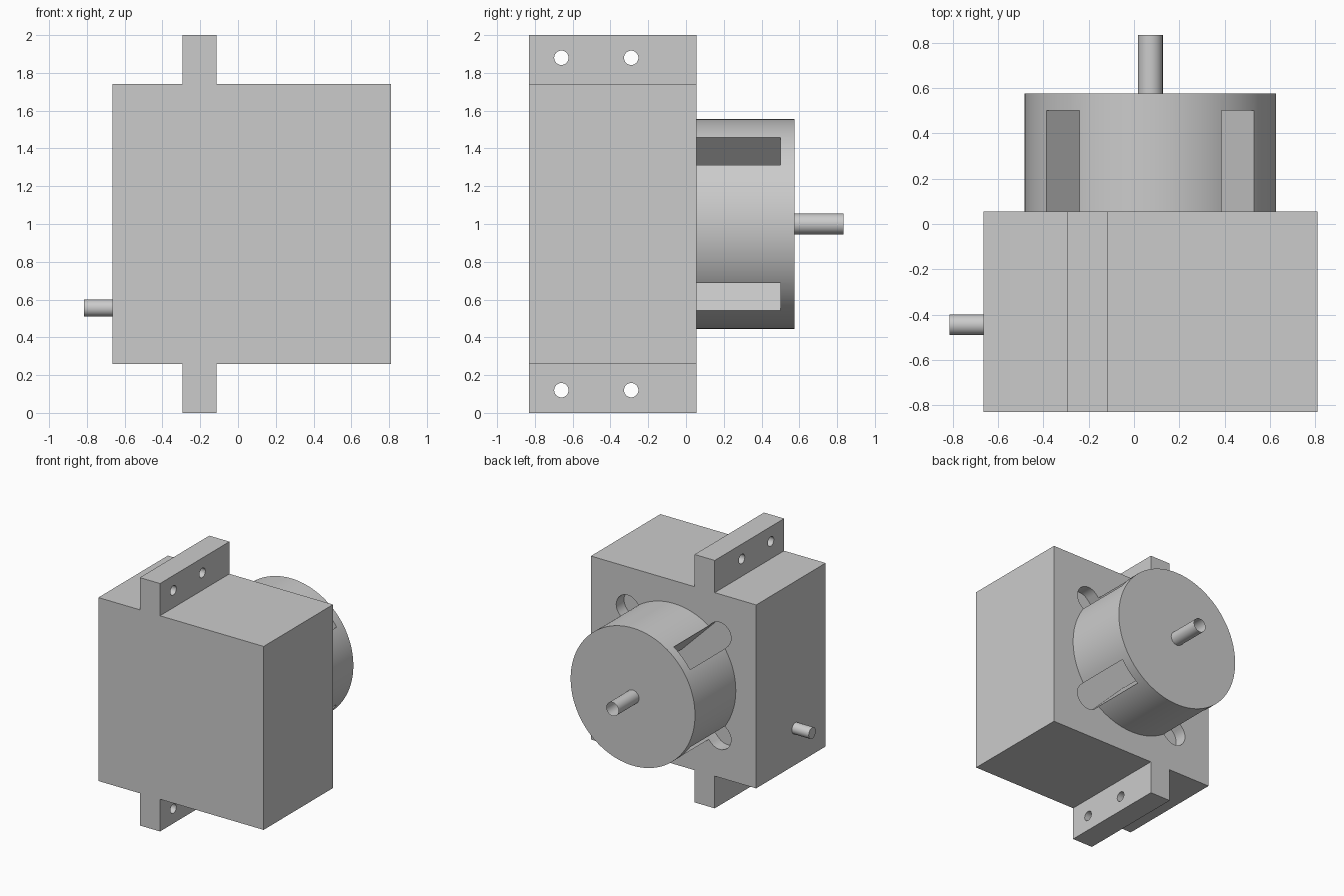
import bpy, bmesh, math
from mathutils import Matrix, Vector

cube = bpy.data.objects.get("Cube")
if cube:
    bpy.data.objects.remove(cube)

grey = bpy.data.materials.new("plain grey")
grey.use_nodes = True
GREY = (0.6, 0.6, 0.6, 1)
grey.diffuse_color = GREY
grey.node_tree.nodes["Principled BSDF"].inputs["Base Color"].default_value = GREY

FRONT, BACK = -0.83, 0.055          # housing depth
HUB_X, HUB_Z, HUB_R = 0.072, 1.0, 0.555
SLOT_W, SLOT_R = 0.1025, 0.58       # slot half width, radius of its end centre


def make(name, bm):
    bmesh.ops.recalc_face_normals(bm, faces=bm.faces)
    mesh = bpy.data.meshes.new(name)
    bm.to_mesh(mesh)
    bm.free()
    mesh.materials.append(grey)
    ob = bpy.data.objects.new(name, mesh)
    bpy.context.collection.objects.link(ob)
    return ob


def prism(name, outline, y0, y1):
    """Extrude an (x, z) outline along y."""
    bm = bmesh.new()
    face = bm.faces.new([bm.verts.new((x, y0, z)) for x, z in outline])
    new = bmesh.ops.extrude_face_region(bm, geom=[face])["geom"]
    verts = [v for v in new if isinstance(v, bmesh.types.BMVert)]
    bmesh.ops.translate(bm, verts=verts, vec=(0, y1 - y0, 0))
    return make(name, bm)


def rod(name, start, end, radius, sides=48, caps=True):
    """Cylinder between two points."""
    a, b = Vector(start), Vector(end)
    turn = (b - a).to_track_quat("Z", "Y").to_matrix().to_4x4()
    bm = bmesh.new()
    bmesh.ops.create_cone(bm, cap_ends=caps, segments=sides, radius1=radius,
                          radius2=radius, depth=(b - a).length,
                          matrix=Matrix.Translation((a + b) / 2) @ turn)
    return make(name, bm)


def cut(target, cutter):
    cutter.hide_render = True
    mod = target.modifiers.new("cut", "BOOLEAN")
    mod.operation, mod.solver, mod.object = "DIFFERENCE", "EXACT", cutter
    bpy.context.view_layer.objects.active = target
    bpy.ops.object.modifier_apply(modifier=mod.name)


def slot_outline(angle):
    """Round-ended slot running right across the hub."""
    points = []
    for end in (0, math.pi):
        for i in range(17):
            t = end - math.pi / 2 + math.pi * i / 16
            u = SLOT_R * math.cos(end) + SLOT_W * math.cos(t)
            v = SLOT_W * math.sin(t)
            points.append((HUB_X + u * math.cos(angle) - v * math.sin(angle),
                           HUB_Z + u * math.sin(angle) + v * math.cos(angle)))
    return points


# Housing with the mounting flange above and below
x0, x1, f0, f1, z0, z1 = -0.665, 0.81, -0.295, -0.115, 0.26, 1.74
housing = prism("housing", [
    (x0, z0), (f0, z0), (f0, 0), (f1, 0), (f1, z0), (x1, z0),
    (x1, z1), (f1, z1), (f1, 2), (f0, 2), (f0, z1), (x0, z1)], FRONT, BACK)

# Round hub on the back
hub = rod("hub", (HUB_X, BACK, HUB_Z), (HUB_X, 0.575, HUB_Z), HUB_R, 96)

# Cutters: crossed slots and flange bolt holes
cutters = []
for angle in (math.pi / 4, -math.pi / 4):
    slot = prism("slot_cutter", slot_outline(angle), BACK - 0.1, 0.50)
    cut(housing, slot)
    cut(hub, slot)
    cutters.append(slot)
for y in (-0.66, -0.29):
    for z in (0.12, 1.88):
        hole = rod("hole_cutter", (f0 - 0.1, y, z), (f1 + 0.1, y, z), 0.038, 32)
        cut(housing, hole)
        cutters.append(hole)
for ob in cutters:
    bpy.data.objects.remove(ob)

# Open-ended output shaft and solid side pin
output_shaft = rod("output_shaft", (HUB_X, 0.575, HUB_Z), (HUB_X, 0.835, HUB_Z), 0.055, caps=False)
side_pin = rod("side_pin", (x0, -0.445, 0.555), (-0.815, -0.445, 0.555), 0.045)

# Smooth the round walls, keep the edges sharp
bpy.ops.object.select_all(action="DESELECT")
for ob in (housing, hub, output_shaft, side_pin):
    ob.select_set(True)
bpy.context.view_layer.objects.active = hub
bpy.ops.object.shade_smooth_by_angle(angle=math.radians(30))
